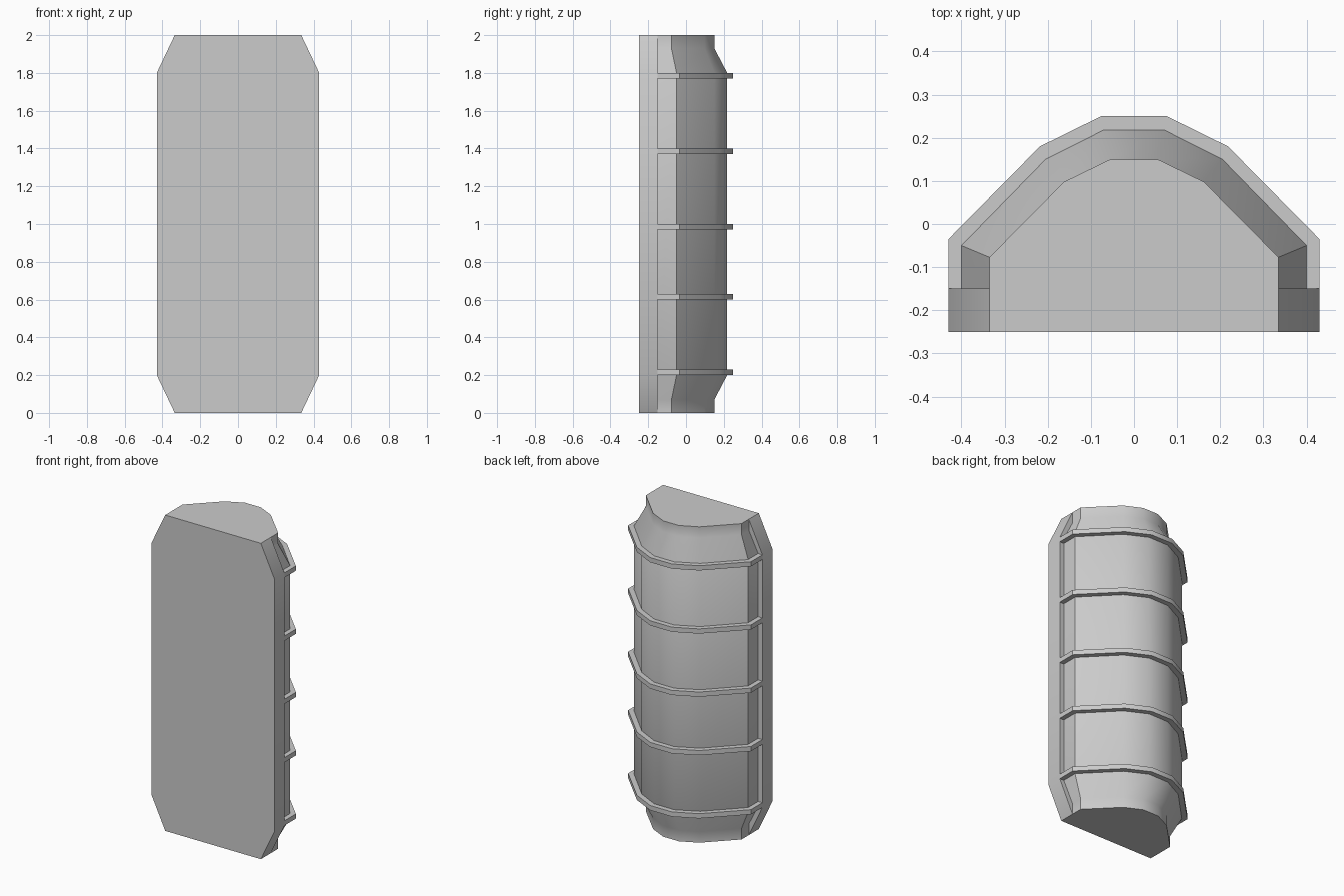
import bpy
import bmesh
import math

cube = bpy.data.objects.get("Cube")
if cube:
    bpy.data.objects.remove(cube, do_unlink=True)

GREY = (0.6, 0.6, 0.6, 1.0)
grey = bpy.data.materials.new("plain grey")
grey.use_nodes = True
grey.diffuse_color = GREY
grey.node_tree.nodes["Principled BSDF"].inputs["Base Color"].default_value = GREY


def mirrored(half):
    """Close a right-hand outline with its reflection across x = 0."""
    return half + [(-x, y) for x, y in reversed(half)]


def loft(name, rings):
    """Skin a stack of equal-length rings and cap both ends."""
    bm = bmesh.new()
    loops = [[bm.verts.new(p) for p in ring] for ring in rings]
    count = len(loops[0])
    for low, high in zip(loops, loops[1:]):
        for i in range(count):
            j = (i + 1) % count
            bm.faces.new((low[i], low[j], high[j], high[i]))
    bm.faces.new(loops[0])
    bm.faces.new(loops[-1])
    bmesh.ops.recalc_face_normals(bm, faces=bm.faces)
    mesh = bpy.data.meshes.new(name)
    bm.to_mesh(mesh)
    bm.free()
    mesh.materials.append(grey)
    obj = bpy.data.objects.new(name, mesh)
    bpy.context.collection.objects.link(obj)
    bpy.ops.object.select_all(action="DESELECT")
    bpy.context.view_layer.objects.active = obj
    obj.select_set(True)
    bpy.ops.object.shade_smooth_by_angle(angle=math.radians(30))
    return obj


def at_height(outline, z):
    return [(x, y, z) for x, y in outline]


# Flat slab with clipped corners
slab = mirrored([(0.335, 0.0), (0.43, 0.2), (0.43, 1.8), (0.335, 2.0)])
loft("front_slab", [[(x, y, z) for x, z in slab] for y in (-0.25, -0.15)])

# Faceted shell narrowing to a short neck at each end
wide = mirrored([(0.4, -0.15), (0.4, -0.05), (0.205, 0.15), (0.07, 0.218)])
narrow = mirrored([(0.335, -0.15), (0.335, -0.077), (0.162, 0.098), (0.055, 0.15)])
loft("back_shell", [
    at_height(narrow, 0.0), at_height(narrow, 0.07),
    at_height(wide, 0.2), at_height(wide, 1.8),
    at_height(narrow, 1.93), at_height(narrow, 2.0),
])

# Raised ribs wrapped around the shell
rib = mirrored([(0.43, -0.15), (0.43, -0.035), (0.218, 0.18), (0.076, 0.25)])
for number, z in enumerate((0.2, 0.6, 0.97, 1.37, 1.77), 1):
    loft(f"rib_{number}", [at_height(rib, z), at_height(rib, z + 0.03)])
